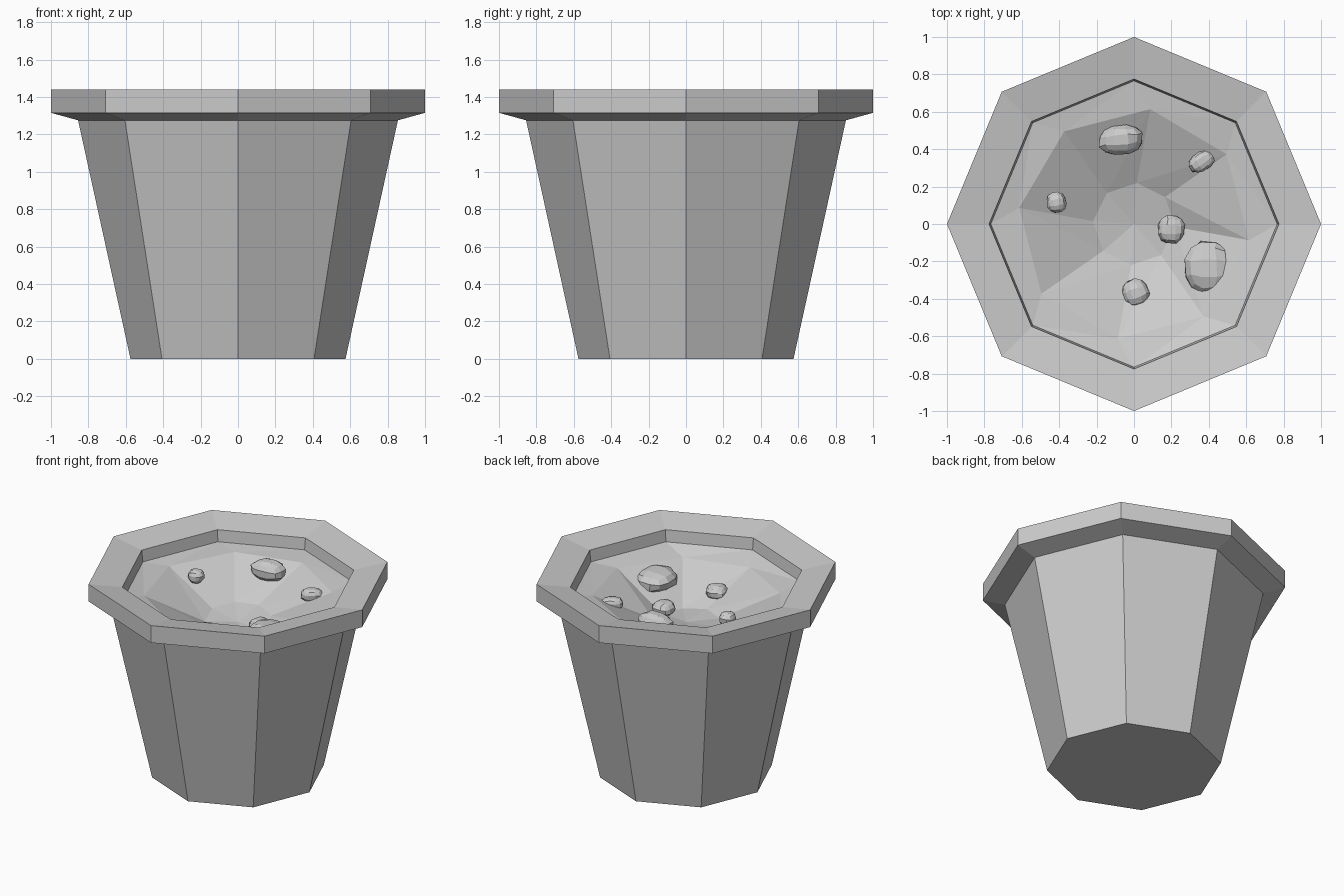
import bpy, bmesh, math, random
from mathutils import Vector, Matrix

if "Cube" in bpy.data.objects:
    bpy.data.objects.remove(bpy.data.objects["Cube"])

random.seed(4)
SIDES = 8


def finish(bm, name):
    bmesh.ops.recalc_face_normals(bm, faces=bm.faces)
    mesh = bpy.data.meshes.new(name)
    bm.to_mesh(mesh)
    bm.free()
    ob = bpy.data.objects.new(name, mesh)
    bpy.context.collection.objects.link(ob)
    return ob


def ring(bm, radius, heights, turn=0.0):
    step = math.tau / SIDES
    return [bm.verts.new((radius * math.cos(turn + i * step),
                          radius * math.sin(turn + i * step), z))
            for i, z in enumerate(heights)]


# Pot: tapered octagonal body, overhanging rim, short inner lip
bm = bmesh.new()
profile = [(0.575, 0), (0.855, 1.275), (1.0, 1.315), (1.0, 1.44),
           (0.775, 1.40), (0.765, 1.315)]
rings = [ring(bm, r, [z] * SIDES) for r, z in profile]
bm.faces.new(rings[0])
for a, b in zip(rings, rings[1:]):
    for i in range(SIDES):
        j = (i + 1) % SIDES
        bm.faces.new((a[i], a[j], b[j], b[i]))
finish(bm, "pot")

# Soil: uneven faceted bowl, rings twisted slightly against the pot
bm = bmesh.new()
edge = ring(bm, 0.767, [1.317] * SIDES)
shoulder = ring(bm, 0.62, [1.28, 1.29, 1.305, 1.305, 1.295, 1.285, 1.27, 1.265],
                math.radians(-8))
hollow = ring(bm, 0.22, [1.09, 1.12, 1.13, 1.13, 1.12, 1.10, 1.10, 1.08],
              math.radians(-4))
for a, b in ((edge, shoulder), (shoulder, hollow)):
    for i in range(SIDES):
        j = (i + 1) % SIDES
        bm.faces.new((a[i], a[j], b[j]))
        bm.faces.new((a[i], b[j], b[i]))
centre = bm.verts.new((0.0, 0.0, 1.085))
for i in range(SIDES):
    bm.faces.new((hollow[i], hollow[(i + 1) % SIDES], centre))
soil = finish(bm, "soil")
if sum(p.normal.z for p in soil.data.polygons) < 0:
    soil.data.flip_normals()

# Pebbles: rounded, slightly irregular cubes half sunk in the soil
pebbles = [  # location, full size, turn in degrees
    ((-0.07, 0.45, 1.27), (0.25, 0.17, 0.15), 5),
    ((0.36, 0.335, 1.25), (0.155, 0.11, 0.10), 35),
    ((-0.415, 0.115, 1.265), (0.11, 0.115, 0.10), 10),
    ((0.20, -0.03, 1.12), (0.15, 0.16, 0.11), 0),
    ((0.40, -0.235, 1.20), (0.27, 0.30, 0.15), 0),
    ((0.01, -0.37, 1.165), (0.145, 0.16, 0.10), 20),
]
for n, (loc, size, turn) in enumerate(pebbles, 1):
    bm = bmesh.new()
    bmesh.ops.create_cube(bm, size=1)
    bmesh.ops.subdivide_edges(bm, edges=bm.edges[:], cuts=2, use_grid_fill=True)
    for v in bm.verts:
        v.co = v.co.normalized() * 0.5 * random.uniform(0.95, 1.07)
    bm.transform(Matrix.LocRotScale(Vector(loc),
                                    Matrix.Rotation(math.radians(turn), 3, 'Z').to_quaternion(),
                                    Vector(size)))
    finish(bm, f"pebble_{n}")
